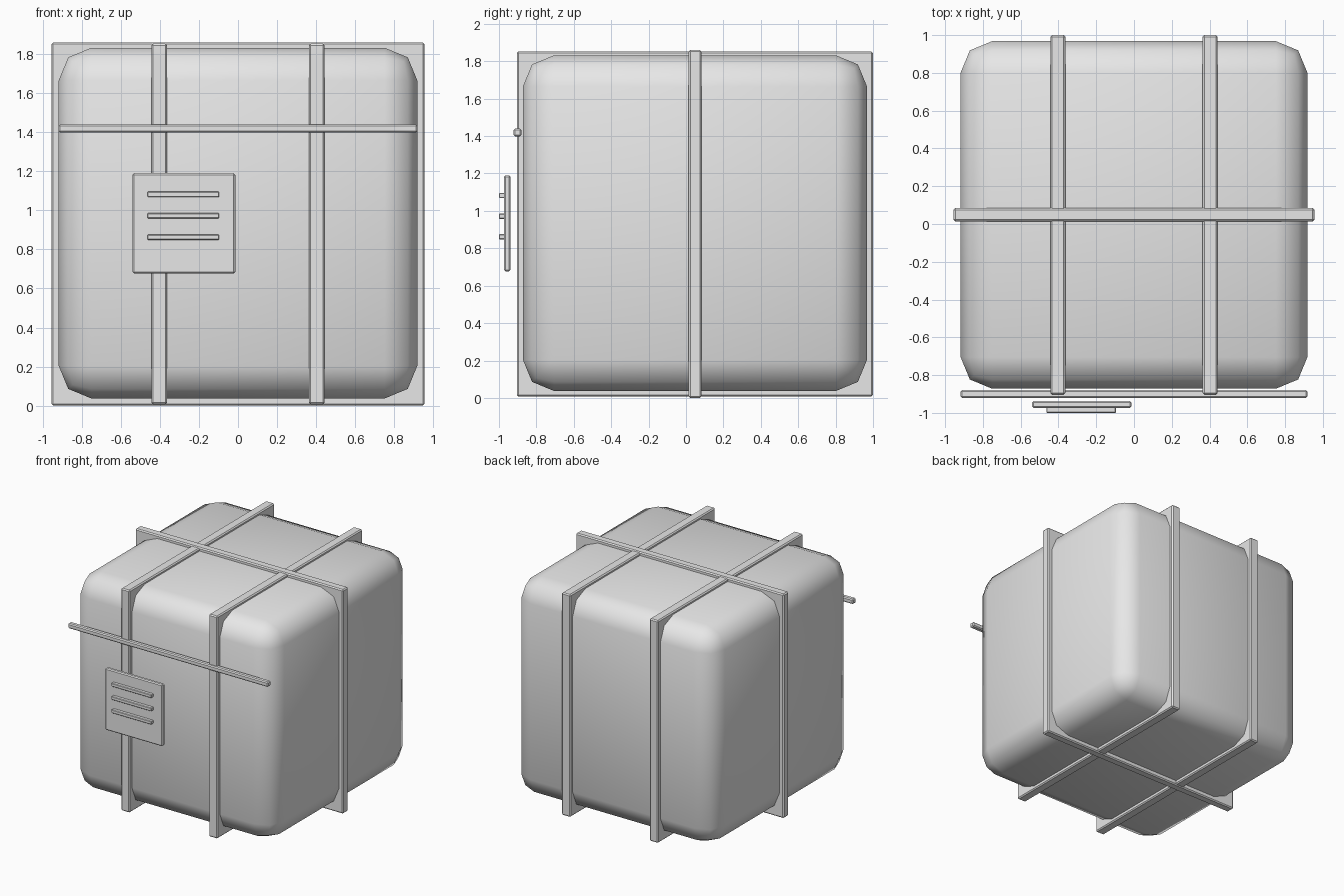
import bpy

cube = bpy.data.objects.get("Cube")
if cube:
    bpy.data.objects.remove(cube, do_unlink=True)

grey = bpy.data.materials.new("light_grey")
grey.use_nodes = True
colour = (0.8, 0.8, 0.8, 1)
grey.diffuse_color = colour
grey.node_tree.nodes["Principled BSDF"].inputs["Base Color"].default_value = colour


def block(name, x, y, z, bevel, segments=1, soft=False):
    """Bevelled box spanning the given (low, high) ranges."""
    spans = (x, y, z)
    bpy.ops.mesh.primitive_cube_add(size=1, location=[(a + b) / 2 for a, b in spans])
    ob = bpy.context.object
    ob.name = name
    ob.scale = [b - a for a, b in spans]
    bpy.ops.object.transform_apply(location=False, rotation=False, scale=True)
    mod = ob.modifiers.new("rounded_edges", "BEVEL")
    mod.width = bevel
    mod.segments = segments
    mod.limit_method = "NONE"
    bpy.ops.object.modifier_apply(modifier=mod.name)
    if soft:
        bpy.ops.object.shade_smooth()
    else:
        bpy.ops.object.shade_smooth_by_angle()
    ob.data.materials.append(grey)
    return ob


# Rounded main body
block("body", (-0.918, 0.918), (-0.872, 0.968), (0.037, 1.832), 0.167, 2, soft=True)

# Bands running front to back, as slabs through the body
for side, x in (("right", -0.403), ("left", 0.403)):
    block(side + "_band", (x - 0.04, x + 0.04), (-0.904, 1.0), (0.007, 1.853), 0.009)

# Band running side to side
block("cross_band", (-0.955, 0.955), (0.014, 0.084), (0.0, 1.86), 0.009)

# Thin bar across the front
block("front_bar", (-0.918, 0.918), (-0.921, -0.879), (1.399, 1.44), 0.008)

# Front panel with three raised slats
block("front_panel", (-0.54, -0.014), (-0.973, -0.938), (0.677, 1.19), 0.008)
for i in range(3):
    z = 0.862 + 0.11 * i
    block(f"panel_slat_{i + 1}", (-0.464, -0.096), (-1.0, -0.968),
          (z - 0.014, z + 0.014), 0.004)
